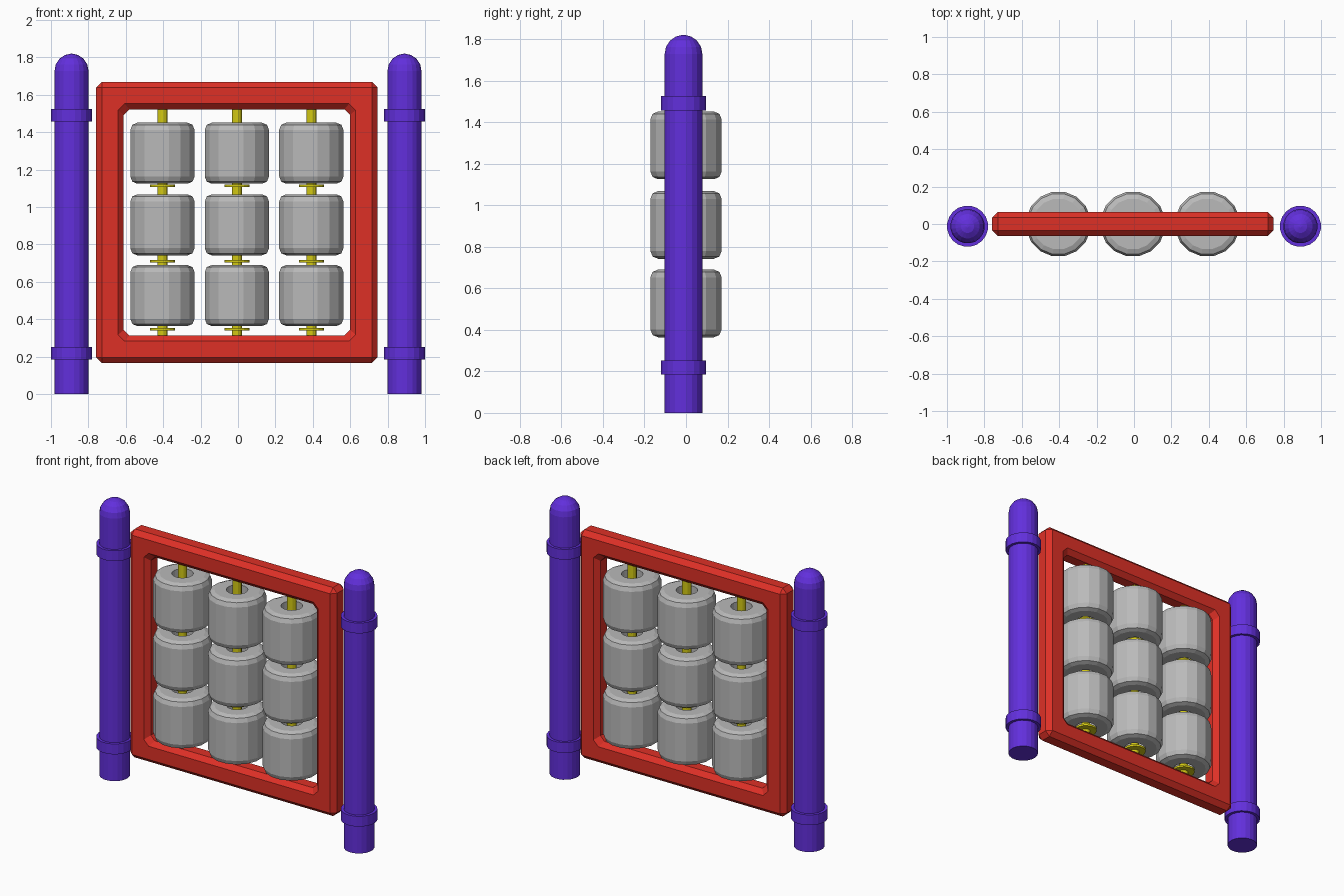
import bpy, bmesh, math

if "Cube" in bpy.data.objects:
    bpy.data.objects.remove(bpy.data.objects["Cube"])


def material(name, rgb):
    m = bpy.data.materials.new(name)
    lin = [(c / 255 / 12.92) if c < 11 else ((c / 255 + 0.055) / 1.055) ** 2.4 for c in rgb]
    m.diffuse_color = (*lin, 1)
    m.use_nodes = True
    m.node_tree.nodes["Principled BSDF"].inputs["Base Color"].default_value = m.diffuse_color
    return m


PURPLE = material("purple", (98, 47, 220))
RED = material("red", (222, 48, 38))
GREY = material("grey", (186, 186, 186))
YELLOW = material("yellow", (212, 202, 20))


def loft(name, rings, mat, loc=(0, 0, 0), cap=False, closed=False):
    """Skin a list of equal-length vertex rings."""
    bm = bmesh.new()
    vs = [[bm.verts.new(p) for p in r] for r in rings]
    n = len(vs[0])
    pairs = list(zip(vs, vs[1:])) + ([(vs[-1], vs[0])] if closed else [])
    for a, b in pairs:
        for i in range(n):
            j = (i + 1) % n
            bm.faces.new((a[i], a[j], b[j], b[i]))
    if cap:
        bm.faces.new(vs[0][::-1])
        bm.faces.new(vs[-1])
    bmesh.ops.remove_doubles(bm, verts=bm.verts, dist=0.0005)
    bmesh.ops.recalc_face_normals(bm, faces=bm.faces)
    me = bpy.data.meshes.new(name)
    bm.to_mesh(me)
    bm.free()
    me.materials.append(mat)
    ob = bpy.data.objects.new(name, me)
    ob.location = loc
    bpy.context.collection.objects.link(ob)
    return ob


def lathe(name, profile, mat, loc, sides=16, cap=True, closed=False):
    rings = []
    for r, z in profile:
        angs = [2 * math.pi * (i + 0.5) / sides for i in range(sides)]
        rings.append([(r * math.cos(a), r * math.sin(a), z) for a in angs])
    return loft(name, rings, mat, loc, cap, closed)


def square_ring(h, c, y):
    """Square outline in the xz plane with corners cut by c."""
    k = h - c
    return [(x, y, z) for x, z in ((h, -k), (h, k), (k, h), (-k, h),
                                   (-h, k), (-h, -k), (-k, -h), (k, -h))]


CX, CZ = -0.006, 0.918

# bevelled panel frame
b, d = 0.03, 0.064
loft("panel_frame", [
    square_ring(0.752, b, -d + b), square_ring(0.752 - b, 0, -d),
    square_ring(0.605 + b, 0.035, -d), square_ring(0.605, b, -d + b),
    square_ring(0.605, b, d - b), square_ring(0.605 + b, 0.035, d),
    square_ring(0.752 - b, 0, d), square_ring(0.752, b, d - b)],
    RED, (CX, 0, CZ), closed=True)

# posts with domed tops and collars
dome = [(0.092 * math.cos(t), 1.728 + 0.092 * math.sin(t))
        for t in (math.radians(a) for a in (0, 22, 45, 67, 86))]
for side, sx in (("left", -1), ("right", 1)):
    x, y = sx * 0.89, -0.012
    lathe(side + "_post", [(0.092, 0)] + dome, PURPLE, (x, y, 0), 20)
    for part, z in (("lower", 0.219), ("upper", 1.491)):
        lathe(f"{side}_{part}_collar",
              [(0.09, -0.034), (0.11, -0.034), (0.11, 0.034), (0.09, 0.034)],
              PURPLE, (x, y, z), 20, cap=False, closed=True)

# hollow rollers on axles, each resting above a washer
roller = [(0.065, -0.163), (0.137, -0.163), (0.164, -0.152), (0.175, -0.125),
          (0.175, 0.125), (0.164, 0.152), (0.137, 0.163), (0.065, 0.163)]
for col in (-1, 0, 1):
    x = CX + col * 0.398
    lathe(f"axle_{col + 2}", [(0.028, 0.28), (0.028, 1.56)], YELLOW, (x, 0, 0), 12)
    for row, (zr, zw) in enumerate(((0.527, 0.347), (0.905, 0.711), (1.288, 1.114))):
        lathe(f"roller_{col + 2}_{row + 1}", roller, GREY, (x, 0, zr), 16,
              cap=False, closed=True)
        lathe(f"washer_{col + 2}_{row + 1}", [(0.068, -0.007), (0.068, 0.007)],
              YELLOW, (x, 0, zw), 16)
